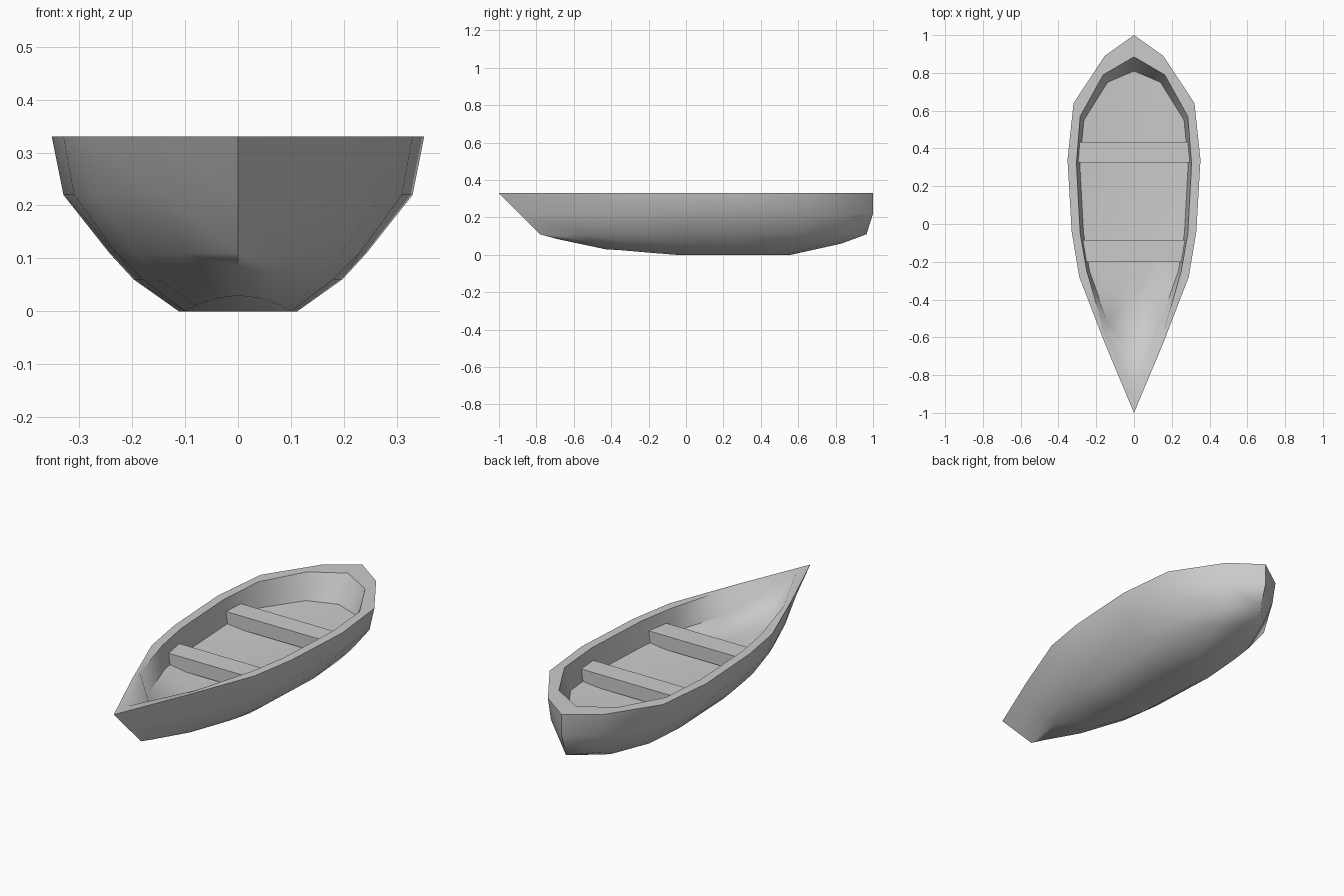
import bpy, bmesh, math

if "Cube" in bpy.data.objects:
    bpy.data.objects.remove(bpy.data.objects["Cube"])

# Half outlines of the outer hull, bow (-y) to stern (+y), from rim to keel
RIM = [(0, -1), (.155, -.63), (.29, -.28), (.33, -.04), (.352, .34), (.32, .64), (.155, .89), (0, 1)]
MID = [(0, -.89), (.145, -.59), (.27, -.27), (.31, -.04), (.33, .34), (.30, .63), (.145, .88), (0, 1)]
BILGE = [(0, -.78), (.105, -.55), (.195, -.26), (.23, -.04), (.243, .33), (.22, .60), (.12, .84), (0, .965)]
LOW = [(0, -.69), (.08, -.50), (.15, -.25), (.18, -.04), (.197, .33), (.18, .55), (.10, .75), (0, .83)]
KEEL = [(0, -.43), (.04, -.35), (.08, -.20), (.10, -.05), (.112, .30), (.10, .42), (.05, .53), (0, .56)]
OUTER = [(RIM, [.33] * 8), (MID, [.22] * 8), (BILGE, [.11] * 8),
         (LOW, [.085, .07] + [.06] * 6),
         (KEEL, [.03, .025, .012, 0, 0, 0, 0, 0])]

# Inner well: gunwale edge, foot of the wall, raised shallow floor
EDGE = [(0, -.885), (.16, -.56), (.25, -.25), (.285, -.05), (.305, .32), (.285, .57), (.163, .79), (0, .885)]
FOOT = [(0, -.69), (.135, -.53), (.235, -.25), (.267, -.05), (.287, .32), (.265, .55), (.14, .75), (0, .81)]
INNER = [(EDGE, [.33] * 8), (FOOT, [.22, .22, .215, .21, .21, .21, .205, .20]),
         ([(x * .5, y * .55) for x, y in FOOT], [.193] * 8)]


def finish(bm, name):
    bmesh.ops.recalc_face_normals(bm, faces=bm.faces)
    mesh = bpy.data.meshes.new(name)
    bm.to_mesh(mesh)
    bm.free()
    obj = bpy.data.objects.new(name, mesh)
    bpy.context.collection.objects.link(obj)
    return obj


def full_ring(bm, half, heights):
    pts = [(x, y, z) for (x, y), z in zip(half, heights)]
    pts += [(-x, y, z) for x, y, z in pts[-2:0:-1]]
    return [bm.verts.new(p) for p in pts]


def bridge(bm, a, b):
    n = len(a)
    for i in range(n):
        j = (i + 1) % n
        bm.faces.new((a[i], a[j], b[j], b[i]))


def cap(bm, ring):
    n = len(ring)
    for i in range(n // 2):
        quad = [ring[i], ring[i + 1], ring[n - i - 1], ring[-i % n]]
        bm.faces.new(list(dict.fromkeys(quad)))


# Hull: outer skin, flat gunwale and inner well
bm = bmesh.new()
shells = [[full_ring(bm, h, z) for h, z in levels] for levels in (OUTER, INNER)]
for rings in shells:
    for a, b in zip(rings, rings[1:]):
        bridge(bm, a, b)
    cap(bm, rings[-1])
bridge(bm, shells[0][0], shells[1][0])
hull = finish(bm, "hull")
bpy.context.view_layer.objects.active = hull
hull.select_set(True)
bpy.ops.object.shade_smooth_by_angle(angle=math.radians(60))


# Seats: planks across the well, ends tucked into the walls
def seat(name, y0, y1, w0, w1, top=.27, bottom=.20):
    bm = bmesh.new()
    bmesh.ops.create_cube(bm, size=2)
    for v in bm.verts:
        x, y, z = v.co
        w = w0 if y < 0 else w1
        v.co = (x * w, y0 if y < 0 else y1, top if z > 0 else bottom)
    finish(bm, name)


seat("rear_seat", .325, .435, .297, .29)
seat("front_seat", -.20, -.085, .265, .28)
